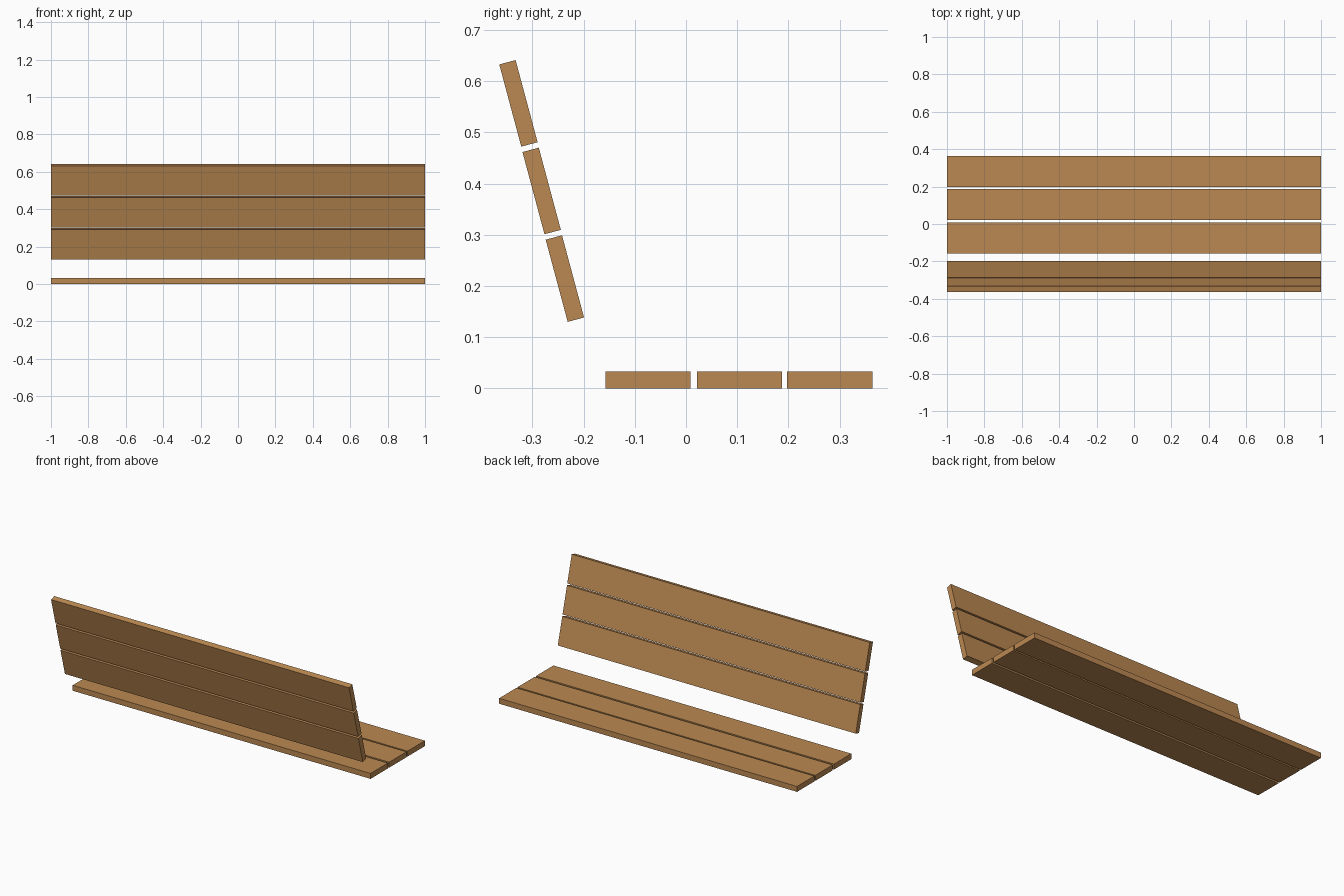
import bpy
import math

if "Cube" in bpy.data.objects:
    bpy.data.objects.remove(bpy.data.objects["Cube"])

LENGTH, WIDTH, THICK = 2.0, 0.166, 0.033
TILT = math.radians(15)

wood = bpy.data.materials.new("warm wood")
wood.diffuse_color = (0.50, 0.25, 0.085, 1.0)
wood.use_nodes = True
wood.node_tree.nodes["Principled BSDF"].inputs["Base Color"].default_value = wood.diffuse_color


def plank(name, center, size, tilt=0.0):
    """Square-edged board running along x, tilted about x."""
    bpy.ops.mesh.primitive_cube_add(size=1, location=(0, *center))
    board = bpy.context.object
    board.name = name
    board.scale = size
    bpy.ops.object.transform_apply(location=False, rotation=False, scale=True)
    board.rotation_euler.x = tilt
    board.data.materials.append(wood)


# Seat: three flat boards on the ground plane
for i, y in enumerate((-0.074, 0.1045, 0.2805), 1):
    plank(f"seat_plank_{i}", (y, THICK / 2), (LENGTH, WIDTH, THICK))

# Backrest: three upright boards leaning away from the seat
for i, center in enumerate(((-0.2364, 0.2145), (-0.2817, 0.3855), (-0.3270, 0.5565)), 1):
    plank(f"backrest_plank_{i}", center, (LENGTH, THICK, WIDTH), TILT)
